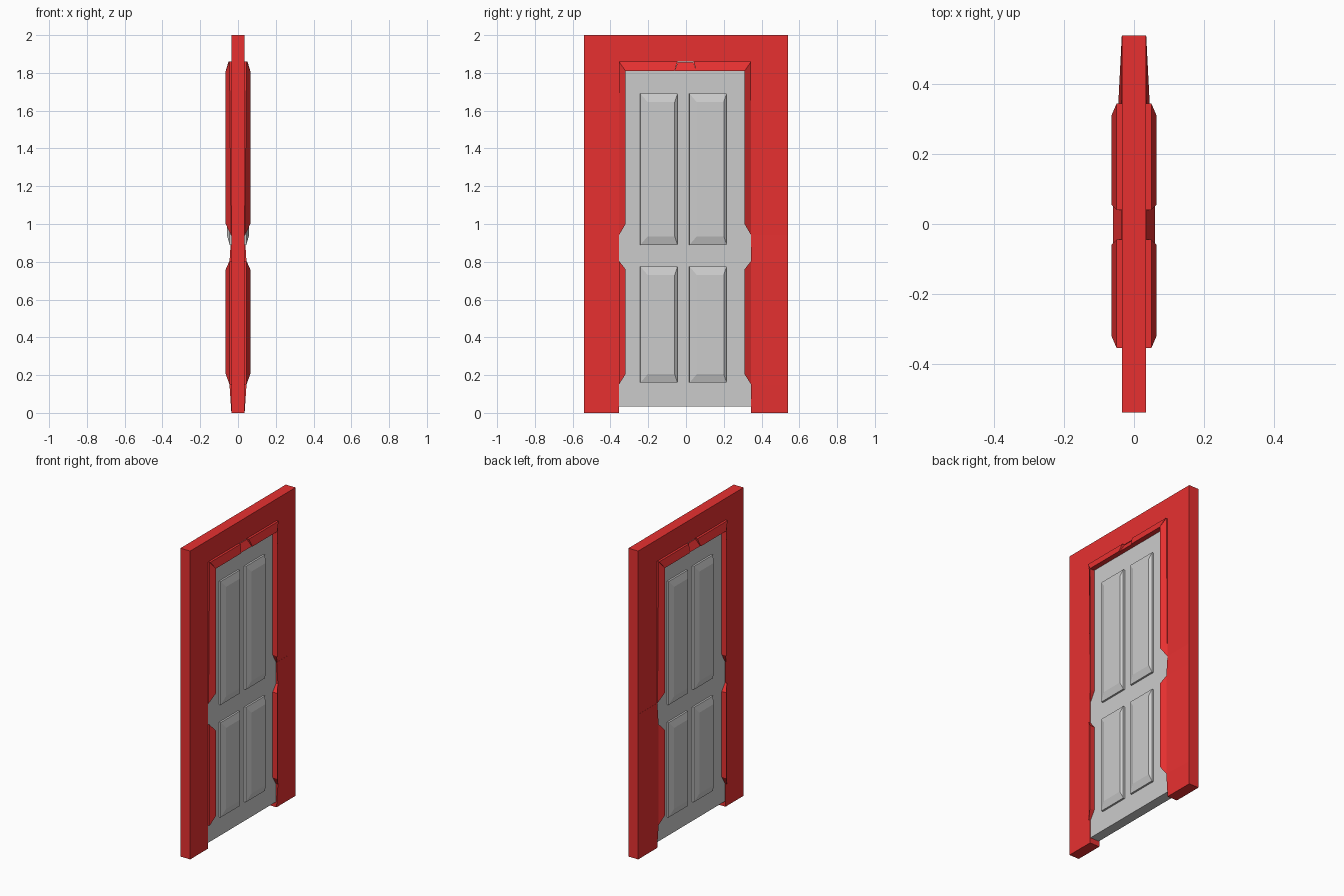
import bpy, bmesh

if "Cube" in bpy.data.objects:
    bpy.data.objects.remove(bpy.data.objects["Cube"])

red = bpy.data.materials.new("red_paint")
red.diffuse_color = (0.8, 0.03, 0.03, 1)
red.use_nodes = True
red.node_tree.nodes["Principled BSDF"].inputs["Base Color"].default_value = red.diffuse_color

Y0, Y1 = -0.355, 0.345      # door opening
FACE, SLAB = 0.035, 0.032   # half thickness of frame and door leaf


def finish(bm, name, mat=None):
    bmesh.ops.recalc_face_normals(bm, faces=bm.faces)
    me = bpy.data.meshes.new(name)
    bm.to_mesh(me)
    bm.free()
    ob = bpy.data.objects.new(name, me)
    bpy.context.collection.objects.link(ob)
    if mat:
        me.materials.append(mat)
    return ob


def prism(name, outline, half, mat=None):
    """Extrude a y-z outline symmetrically along x."""
    bm = bmesh.new()
    f = bm.faces.new([bm.verts.new((-half, y, z)) for y, z in outline])
    ext = bmesh.ops.extrude_face_region(bm, geom=[f])
    for v in ext["geom"]:
        if isinstance(v, bmesh.types.BMVert):
            v.co.x = half
    return finish(bm, name, mat)


def loft(name, rings, mat=None):
    """Join equal rings of points, capping both ends."""
    bm = bmesh.new()
    vs = [[bm.verts.new(p) for p in r] for r in rings]
    n = len(rings[0])
    for a, b in zip(vs, vs[1:]):
        for i in range(n):
            j = (i + 1) % n
            bm.faces.new((a[i], a[j], b[j], b[i]))
    bm.faces.new(vs[0])
    bm.faces.new(vs[-1])
    return finish(bm, name, mat)


def both_sides(ob):
    """Repeat a part on the back of the door."""
    ob.modifiers.new("mirror", "MIRROR").use_axis = (True, False, False)


# Frame and door leaf
prism("frame", [(-0.54, 0), (Y0, 0), (Y0, 1.86), (Y1, 1.86), (Y1, 0),
                (0.54, 0), (0.54, 2), (-0.54, 2)], FACE, red)
prism("door_leaf", [(Y0, 0.035), (Y1, 0.035), (Y1, 1.858), (Y0, 1.858)], SLAB)


def side_trim(name, y, s, bottom, top, in_bottom, in_top, x_bottom):
    """Sloped stop moulding: low at the jamb, high at its inner edge."""
    yi = y - s * 0.035
    yz = [(y, bottom), (y, top), (yi, in_top), (yi, in_bottom)]
    xs = (x_bottom, 0.045, 0.065, 0.065)
    both_sides(loft(name, [[(0.02, *p) for p in yz],
                           [(x, *p) for x, p in zip(xs, yz)]], red))


for label, y, s in (("left", Y0, -1), ("right", Y1, 1)):
    side_trim("upper_trim_" + label, y, s, 0.94, 1.86, 1.0, 1.81, 0.037)
    side_trim("lower_trim_" + label, y, s, 0.15, 0.805, 0.205, 0.76, 0.045)


# Head trim in two halves with a shallow notch between them
def head_trim(name, ya, yb, ia, ib, top, x_top, x_low):
    yz = [(ya, top), (yb, top), (ib, 1.81), (ia, 1.81)]
    xs = (x_top, x_top, x_low, x_low)
    both_sides(loft(name, [[(0.02, *p) for p in yz],
                           [(x, *p) for x, p in zip(xs, yz)]], red))


head_trim("head_trim_left", Y0, -0.045, Y0 + 0.035, -0.06, 1.86, 0.05, 0.065)
head_trim("head_trim_right", 0.04, Y1, 0.055, Y1 - 0.035, 1.86, 0.05, 0.065)
head_trim("head_notch", -0.045, 0.04, -0.06, 0.055, 1.855, 0.036, 0.06)

# Slight swell of the right jamb towards the opening
both_sides(loft("jamb_swell", [
    [(FACE, 0.54, 0.0), (FACE, Y1, 0.0), (FACE - 0.005, Y1, 0.0)],
    [(FACE, 0.54, 0.15), (0.045, Y1, 0.15), (FACE - 0.005, Y1, 0.15)],
    [(FACE, 0.54, 0.80), (0.045, Y1, 0.80), (FACE - 0.005, Y1, 0.80)],
    [(FACE, 0.54, 0.94), (FACE + 0.001, Y1, 0.94), (FACE - 0.005, Y1, 0.94)]], red))


# Raised panels; the back set is the front set turned half way round
def rect(x, ya, yb, za, zb, turn):
    return [(turn * x, turn * y, z)
            for y, z in ((ya, za), (yb, za), (yb, zb), (ya, zb))]


for side, turn in (("front", 1), ("back", -1)):
    for row, za, zb in (("upper", 0.89, 1.69), ("lower", 0.16, 0.775)):
        for col, ya in (("left", -0.245), ("right", 0.015)):
            yb = ya + 0.2
            loft(f"panel_{row}_{col}_{side}", [
                rect(0.02, ya, yb, za, zb, turn),
                rect(0.044, ya + 0.004, yb, za, zb, turn),
                rect(0.057, ya + 0.042, yb - 0.015, za + 0.045, zb - 0.045, turn)])
